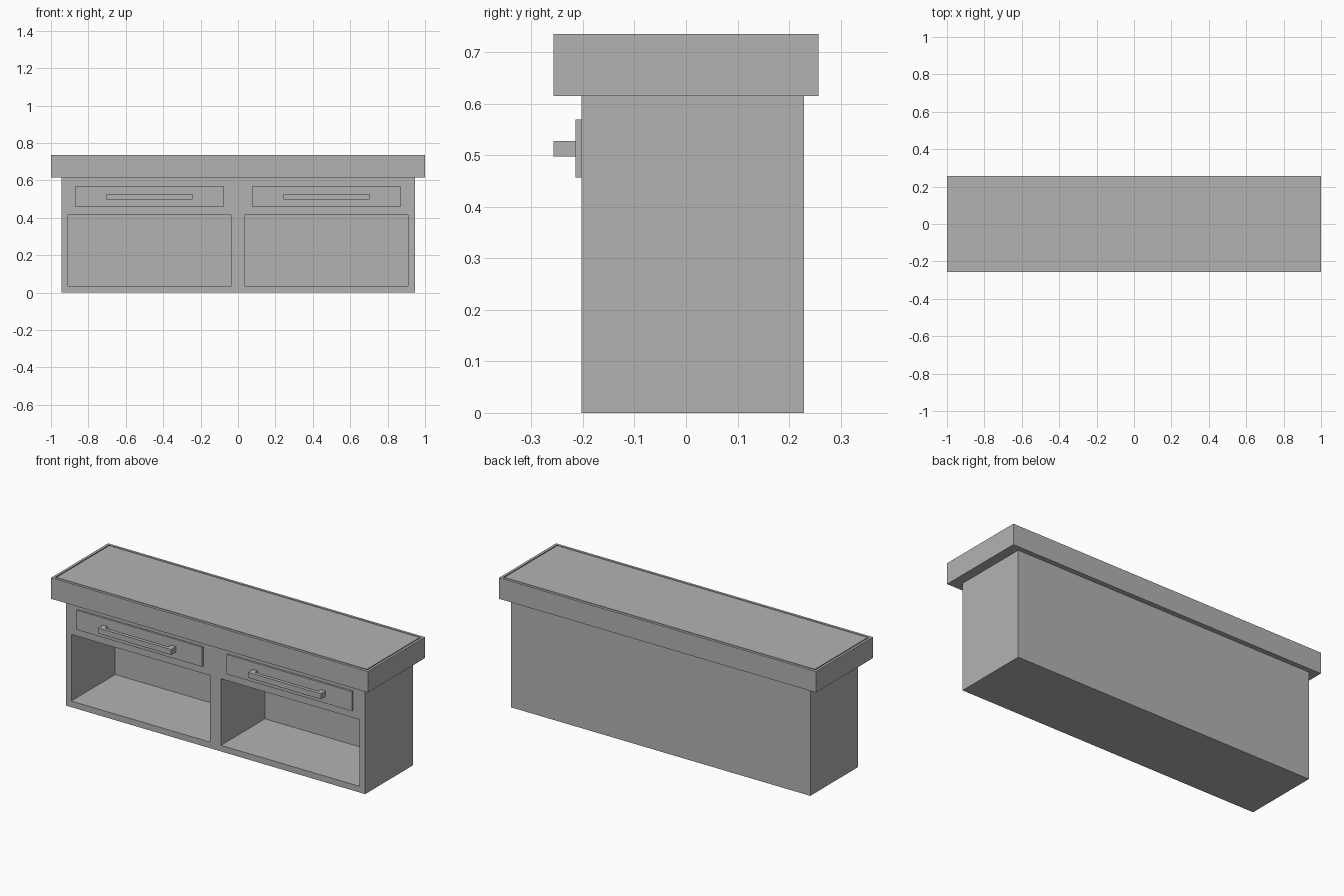
import bpy
import bmesh
from mathutils import Vector

cube = bpy.data.objects.get("Cube")
if cube:
    bpy.data.objects.remove(cube, do_unlink=True)

# One plain grey finish
grey = bpy.data.materials.new("plain_grey")
grey.use_nodes = True
colour = (0.45, 0.45, 0.45, 1)
grey.diffuse_color = colour
grey.node_tree.nodes["Principled BSDF"].inputs["Base Color"].default_value = colour


def add_box(bm, low, high):
    low, high = Vector(low), Vector(high)
    verts = bmesh.ops.create_cube(bm, size=1)["verts"]
    for v in verts:
        v.co = (low + high) / 2 + v.co * (high - low)
    return verts


def finish(name, bm):
    mesh = bpy.data.meshes.new(name)
    bmesh.ops.recalc_face_normals(bm, faces=bm.faces)
    bm.to_mesh(mesh)
    bm.free()
    mesh.materials.append(grey)
    obj = bpy.data.objects.new(name, mesh)
    bpy.context.collection.objects.link(obj)
    return obj


def box(name, low, high):
    bm = bmesh.new()
    add_box(bm, low, high)
    return finish(name, bm)


FRONT, BACK = -0.203, 0.229

# Cabinet body with two open cubbies
body = box("cabinet_body", (-0.945, FRONT, 0), (0.945, BACK, 0.615))
bm = bmesh.new()
for x0, x1 in ((-0.91, -0.035), (0.035, 0.91)):
    add_box(bm, (x0, FRONT - 0.1, 0.035), (x1, 0.193, 0.415))
cutter = finish("cubby_cutter", bm)
cutter.hide_render = True
cutter.hide_set(True)
cut = body.modifiers.new("cubbies", "BOOLEAN")
cut.operation = "DIFFERENCE"
cut.solver = "EXACT"
cut.object = cutter

# Thick top with a fine groove around its border
bm = bmesh.new()
add_box(bm, (-1, -0.257, 0.615), (1, 0.257, 0.735))
bm.normal_update()
top = max(bm.faces, key=lambda f: f.calc_center_median().z)
bmesh.ops.inset_region(bm, faces=[top], thickness=0.02)
groove = bmesh.ops.inset_region(bm, faces=[top], thickness=0.008)["faces"]
floor = bmesh.ops.extrude_face_region(bm, geom=groove)["geom"]
bmesh.ops.delete(bm, geom=groove, context="FACES")
for v in floor:
    if isinstance(v, bmesh.types.BMVert):
        v.co.z -= 0.006
finish("counter_top", bm)

# Drawer fronts and their bracket handles
for side, cx in (("right", -0.473), ("left", 0.473)):
    box(side + "_drawer_front", (cx - 0.396, -0.214, 0.457),
        (cx + 0.396, FRONT, 0.569))
    # U outline seen from above, raised to the handle height
    w, p, face, inner, tip = 0.23, 0.03, -0.214, -0.237, -0.257
    outline = [(-w, face), (-w, tip), (w, tip), (w, face),
               (w - p, face), (w - p, inner), (p - w, inner), (p - w, face)]
    bm = bmesh.new()
    base = bm.faces.new([bm.verts.new((cx + x, y, 0.497)) for x, y in outline])
    raised = bmesh.ops.extrude_face_region(bm, geom=[base])["geom"]
    for v in raised:
        if isinstance(v, bmesh.types.BMVert):
            v.co.z = 0.528
    finish(side + "_drawer_handle", bm)
